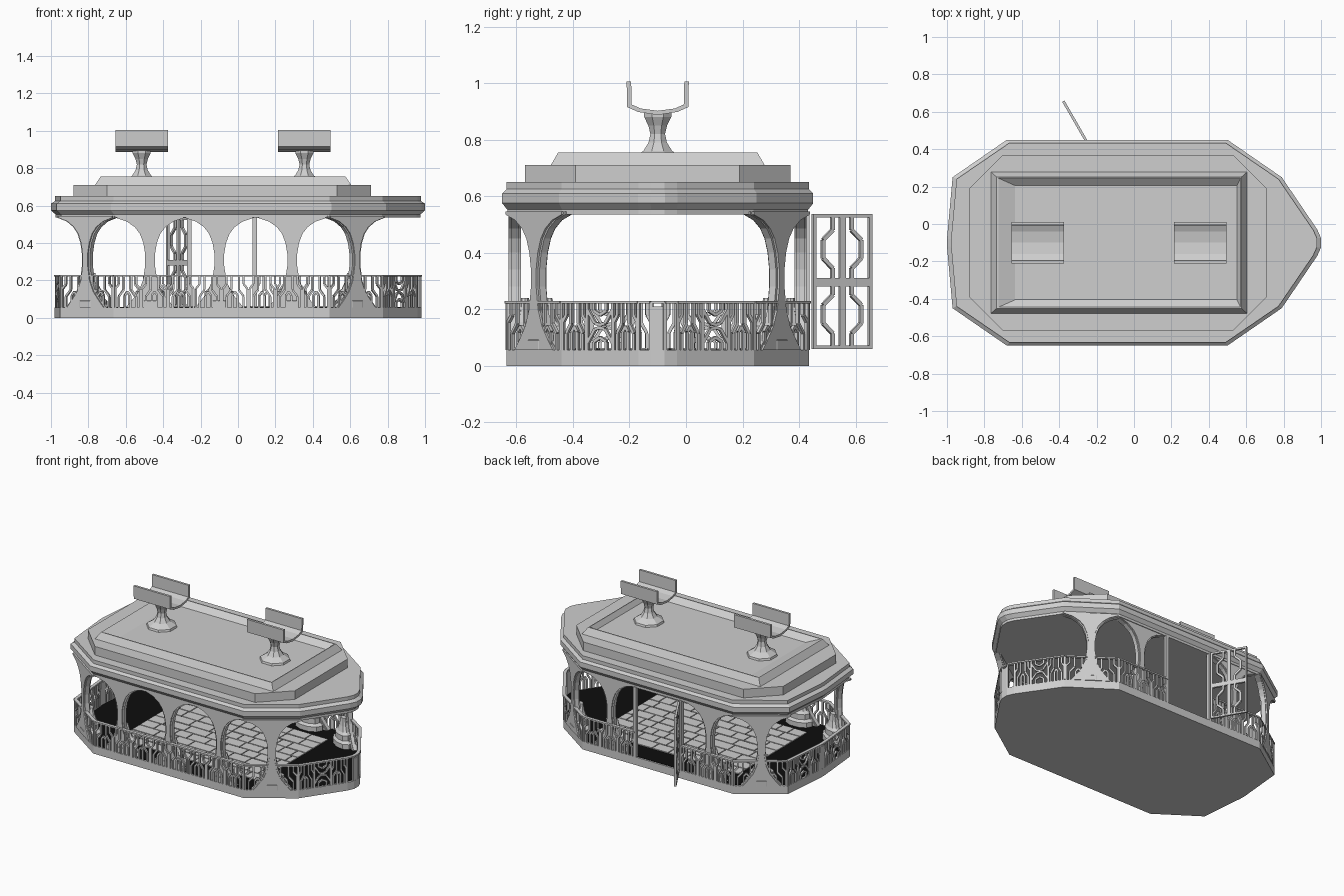
import bpy, bmesh, math, random
from mathutils import Vector

cube = bpy.data.objects.get("Cube")
if cube:
    bpy.data.objects.remove(cube)
random.seed(3)
CY = -0.1      # centre line of the deck
DECK = 0.055   # deck height
RAIL = 0.225   # handrail height
EAVE = 0.54    # underside of the roof


def material(name, value):
    m = bpy.data.materials.new(name)
    m.use_nodes = True
    col = (value, value, value, 1)
    m.diffuse_color = col
    m.node_tree.nodes["Principled BSDF"].inputs["Base Color"].default_value = col
    return m


GREY = material("light grey", 0.62)
BLACK = material("black", 0.004)


def finish(name, bm, mat=GREY):
    bmesh.ops.recalc_face_normals(bm, faces=bm.faces)
    me = bpy.data.meshes.new(name)
    bm.to_mesh(me)
    bm.free()
    me.materials.append(mat)
    ob = bpy.data.objects.new(name, me)
    bpy.context.collection.objects.link(ob)
    return ob


def loft(bm, rings):
    """Skin a stack of closed rings and cap both ends."""
    loops = [[bm.verts.new(p) for p in ring] for ring in rings]
    n = len(loops[0])
    for a, b in zip(loops, loops[1:]):
        for i in range(n):
            j = (i + 1) % n
            bm.faces.new((a[i], a[j], b[j], b[i]))
    bm.faces.new(loops[0])
    bm.faces.new(loops[-1])


def bar(bm, p, q, width, depth, normal):
    """Rectangular bar from p to q, depth measured along normal."""
    axis = (q - p).normalized()
    side = axis.cross(normal).normalized() * width / 2
    out = normal.normalized() * depth / 2
    offsets = (side + out, side - out, -side - out, -side + out)
    loft(bm, [[p + o for o in offsets], [q + o for o in offsets]])


# Boat-shaped plan, given as its +y half and mirrored across the centre line
half = [(1.0, 0.025), (0.98, 0.07), (0.79, 0.35), (0.5, 0.55),
        (-0.68, 0.55), (-0.97, 0.35), (-1.0, 0.02)]
plan = half + [(x, -y) for x, y in reversed(half)]


def ring(scale, z):
    inset = 1 - scale
    return [Vector((x * scale, CY + y * (1 - inset * 1.3), z)) for x, y in plan]


# Deck slab, dark floor and paving
bm = bmesh.new()
loft(bm, [ring(0.98, 0), ring(0.98, DECK)])
finish("deck_slab", bm)

bm = bmesh.new()
loft(bm, [ring(0.965, DECK), ring(0.965, DECK + 0.002)])
finish("dark_floor", bm, BLACK)

bm = bmesh.new()
rows, gap = 9, 0.003
depth = 0.76 / rows
for r in range(rows):
    y = CY - 0.38 + r * depth
    x = -0.6
    while x < 0.47:
        end = min(x + random.uniform(0.08, 0.17), 0.5)
        if 0.5 - end < 0.04:
            end = 0.5
        j = [random.uniform(0, 0.004) for _ in range(4)]
        flat = [(x + gap, y + gap + j[0]), (end - gap, y + gap + j[1]),
                (end - gap, y + depth - j[2]), (x + gap, y + depth - j[3])]
        loft(bm, [[(a, b, z) for a, b in flat] for z in (DECK, DECK + 0.008)])
        x = end
finish("paving_stones", bm)

# Roof: moulded eave, stepped tier and sunken tray
bm = bmesh.new()
loft(bm, [ring(s, z) for s, z in ((0.975, EAVE - 0.005), (0.975, 0.552), (1.0, 0.575),
                                  (1.0, 0.61), (0.978, 0.625), (0.978, 0.65))])
finish("roof_eave", bm)

tier = [(-0.88, 0.29), (-0.7, 0.47), (0.53, 0.47), (0.71, 0.29)]
tier += [(x, -y) for x, y in reversed(tier)]
bm = bmesh.new()
loft(bm, [[(x, CY + y, z) for x, y in tier] for z in (0.65, 0.71)])
finish("roof_tier", bm)


def rect(x0, x1, hy, z):
    return [(x0, CY - hy, z), (x1, CY - hy, z), (x1, CY + hy, z), (x0, CY + hy, z)]


bm = bmesh.new()
loft(bm, [rect(-0.765, 0.605, 0.378, 0.71), rect(-0.735, 0.575, 0.352, 0.755),
          rect(-0.725, 0.57, 0.345, 0.755), rect(-0.635, 0.55, 0.305, 0.722)])
finish("roof_tray", bm)

# Pedestals with U-shaped cradles on the roof
u_out = [(0.11, 1.005), (0.108, 0.915), (0.07, 0.898), (0, 0.887)]
u_in = [(0.094, 1.005), (0.092, 0.924), (0.06, 0.91), (0, 0.902)]
u_shape = u_out + [(-y, z) for y, z in reversed(u_out[:-1])]
u_shape += [(-y, z) for y, z in u_in] + list(reversed(u_in[:-1]))
for side, cx in (("rear", -0.515), ("bow", 0.355)):
    bm = bmesh.new()
    loft(bm, [[(cx + e, CY + y, z) for y, z in u_shape] for e in (-0.14, 0.14)])
    finish(side + "_cradle", bm)
    bm = bmesh.new()
    prof = ((0.1, 0.72), (0.095, 0.735), (0.055, 0.76), (0.035, 0.79),
            (0.028, 0.82), (0.036, 0.85), (0.052, 0.88), (0.052, 0.895))
    loft(bm, [[(cx + r * math.cos(a), CY + r * math.sin(a), z)
               for a in [math.tau * (i + 0.5) / 8 for i in range(8)]] for r, z in prof])
    finish(side + "_pedestal", bm)

# Arch columns: flared panels following the walls, with bell-shaped feet
flare = ((0.13, 0.055), (0.1, 0.09), (0.062, 0.14), (0.038, 0.2), (0.026, 0.28),
         (0.026, 0.34), (0.036, 0.4), (0.055, 0.45), (0.082, 0.485),
         (0.125, 0.515), (0.185, 0.535), (0.185, 0.545))
bell = ((0.1, 0.055), (0.1, 0.09), (0.078, 0.105), (0.078, 0.14),
        (0.058, 0.155), (0.04, 0.19), (0.025, 0.24))


def column(name, x, y, normal):
    n = Vector((normal[0], normal[1], 0)).normalized()
    t = Vector((-n.y, n.x, 0))
    c = Vector((x, y, 0)) - n * 0.035
    up = Vector((0, 0, 1))
    bm = bmesh.new()
    for thick, trim in ((0.028, 0), (0.044, 0.01)):
        loft(bm, [[c + t * a * (w - trim) + n * b * thick / 2 + up * z
                   for a, b in ((-1, -1), (1, -1), (1, 1), (-1, 1))] for w, z in flare])
    foot = c - n * 0.035
    loft(bm, [[foot + t * r * math.cos(a) + n * r * 0.62 * math.sin(a) + up * z
               for a in [math.tau * i / 10 for i in range(10)]] for r, z in bell])
    finish(name, bm)


for s, label in ((-1, "front"), (1, "back")):
    for i, x in enumerate((-0.47, -0.1, 0.29)):
        if s < 0 or i != 1:      # the doorway replaces the middle back column
            column(f"{label}_column_{i + 1}", x, CY + s * 0.54, (0, s))
    column(label + "_stern_column", -0.825, CY + s * 0.45, (-0.2, s * 0.29))
    column(label + "_bow_column", 0.645, CY + s * 0.45, (0.2, s * 0.29))

# Railings: geometric bar motifs repeated along each side of the plan
FORK = [[(-0.14, RAIL), (-0.14, 0.15), (-0.32, 0.115), (-0.32, DECK)],
        [(-0.32, RAIL), (-0.32, 0.18), (-0.46, 0.155), (-0.46, DECK)],
        [(-0.1, DECK), (-0.1, 0.12), (0, 0.14)]]
CROSS = [[(-0.5, 0.2), (-0.2, 0.15), (0, 0.145)], [(-0.5, 0.08), (-0.2, 0.13), (0, 0.135)],
         [(-0.5, RAIL), (-0.5, DECK)], [(-0.25, DECK), (-0.25, 0.085), (0, 0.1)],
         [(-0.25, RAIL), (-0.25, 0.195), (0, 0.18)]]


def motif(bm, p, t, width, paths, thick):
    n = Vector((-t.y, t.x, 0))
    for path in paths:
        for m in (-1, 1):
            pts = [p + t * u * m * width + Vector((0, 0, z)) for u, z in path]
            for a, b in zip(pts, pts[1:]):
                bar(bm, a, b, thick, 0.012, n)


def railing(bm, a, b):
    length = (b - a).length
    t = (b - a).normalized()
    n = Vector((-t.y, t.x, 0))
    up = Vector((0, 0, 1))
    bar(bm, a + up * RAIL, b + up * RAIL, 0.01, 0.022, n)
    if length < 0.1:             # solid plate at the very bow
        bar(bm, a + up * DECK, a + up * RAIL, 0.012, 0.012, n)
        if abs(t.x) < 0.1:
            m = (a + b) / 2
            bar(bm, m + up * DECK, m + up * 0.21, 0.036, 0.012, n)
        return
    count = max(1, round(length / 0.145))
    ends = abs(t.y) > 0.8        # bow and stern sides carry crossed panels
    if ends:
        count = 3
    w = length / count
    for i in range(count):
        p = a + t * w * (i + 0.5)
        motif(bm, p, t, w, CROSS if ends and i == 1 else FORK, 0.011)
    for e in (a, b):
        bar(bm, e + up * DECK, e + up * RAIL, 0.012, 0.012, n)


bm = bmesh.new()
HINGE, LATCH = -0.26, 0.09
corners = ring(0.973, 0)
for a, b in zip(corners, corners[1:] + corners[:1]):
    if a.y > CY + 0.5 and b.y > CY + 0.5:   # leave the doorway open
        railing(bm, a, Vector((LATCH, a.y, 0)))
        railing(bm, Vector((HINGE, a.y, 0)), b)
    else:
        railing(bm, a, b)
finish("railing", bm)

# Doorway posts and the open lattice door
bm = bmesh.new()
for x in (HINGE, LATCH):
    bar(bm, Vector((x, 0.425, DECK)), Vector((x, 0.425, EAVE)), 0.024, 0.024, Vector((0, 1, 0)))
finish("door_posts", bm)

bm = bmesh.new()
h = Vector((-0.257, 0.447, 0))
t = (Vector((-0.378, 0.657, 0)) - h).normalized()
n = Vector((-t.y, t.x, 0))
W, LOW, MID, HIGH = 0.242, 0.065, 0.295, 0.53
at = lambda u, z: h + t * u + Vector((0, 0, z))
for u in (0.006, W - 0.006):
    bar(bm, at(u, LOW - 0.005), at(u, HIGH + 0.005), 0.012, 0.014, n)
for z, w in ((LOW, 0.012), (MID, 0.03), (HIGH, 0.012)):
    bar(bm, at(0, z), at(W, z), w, 0.014, n)
for z in (LOW, MID):
    bulge = [(-0.16, z), (-0.16, z + 0.05), (-0.32, z + 0.085),
             (-0.32, z + 0.15), (-0.16, z + 0.185), (-0.16, z + 0.235)]
    motif(bm, at(W / 2, 0), t, W, [bulge, [(-0.02, z), (-0.02, z + 0.235)]], 0.014)
finish("open_door", bm)
